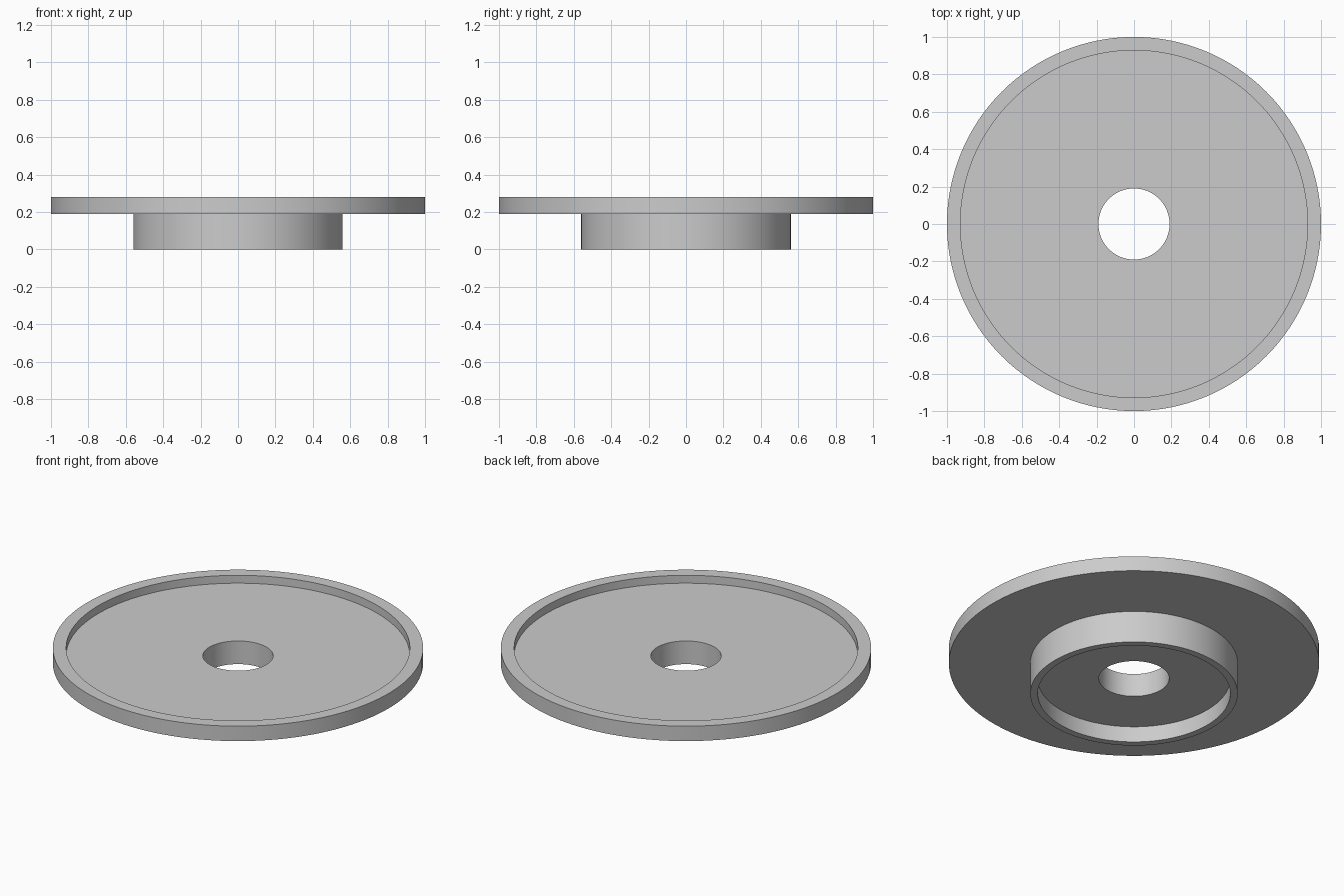
import bpy
import math

cube = bpy.data.objects.get("Cube")
if cube:
    bpy.data.objects.remove(cube, do_unlink=True)

SEGMENTS = 128

# Plain grey material
grey = bpy.data.materials.new("plain grey")
grey.use_nodes = True
colour = (0.6, 0.6, 0.6, 1.0)
grey.diffuse_color = colour
grey.node_tree.nodes["Principled BSDF"].inputs["Base Color"].default_value = colour


def lathe(name, profile):
    """Revolve a closed (radius, z) profile around the z axis."""
    count = len(profile)
    verts = []
    for s in range(SEGMENTS):
        a = 2 * math.pi * s / SEGMENTS
        verts += [(r * math.cos(a), r * math.sin(a), z) for r, z in profile]
    faces = []
    for s in range(SEGMENTS):
        here, after = s * count, (s + 1) % SEGMENTS * count
        for i in range(count):
            j = (i + 1) % count
            faces.append((here + i, after + i, after + j, here + j))
    mesh = bpy.data.meshes.new(name)
    mesh.from_pydata(verts, [], faces)
    mesh.materials.append(grey)
    obj = bpy.data.objects.new(name, mesh)
    bpy.context.collection.objects.link(obj)
    bpy.ops.object.select_all(action="DESELECT")
    obj.select_set(True)
    bpy.context.view_layer.objects.active = obj
    bpy.ops.object.shade_smooth_by_angle(angle=math.radians(30))
    return obj


# Section, counter-clockwise from the lower edge of the bore
HOLE, SKIRT_IN, SKIRT_OUT, RIM_IN, RIM_OUT = 0.19, 0.52, 0.56, 0.928, 1.0
UNDER, FLANGE, FLOOR, TOP = 0.094, 0.19, 0.232, 0.279

lathe("flanged_disc", [
    (HOLE, UNDER), (SKIRT_IN, UNDER),          # underside recess
    (SKIRT_IN, 0), (SKIRT_OUT, 0),             # skirt
    (SKIRT_OUT, FLANGE), (RIM_OUT, FLANGE),    # flange underside
    (RIM_OUT, TOP), (RIM_IN, TOP),             # raised rim
    (RIM_IN, FLOOR), (HOLE, FLOOR),            # dished top
])
